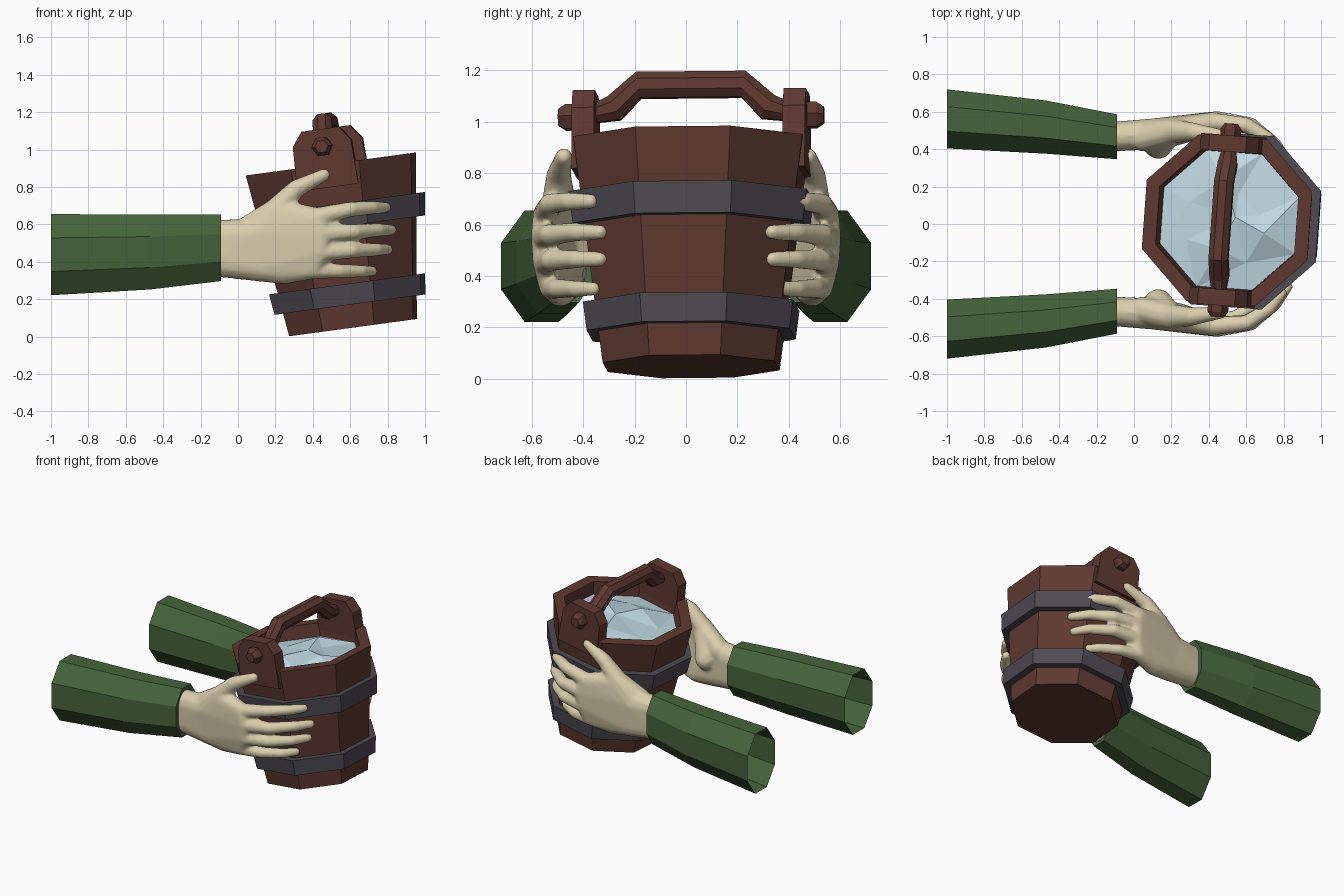
import bpy, bmesh, math, random
from mathutils import Vector, Matrix

if "Cube" in bpy.data.objects:
    bpy.data.objects.remove(bpy.data.objects["Cube"])

random.seed(4)


def material(name, r, g, b):
    lin = lambda c: ((c / 255 + 0.055) / 1.055) ** 2.4
    m = bpy.data.materials.new(name)
    m.diffuse_color = (lin(r), lin(g), lin(b), 1)
    m.use_nodes = True
    m.node_tree.nodes["Principled BSDF"].inputs["Base Color"].default_value = m.diffuse_color
    return m


WOOD = material("reddish brown wood", 94, 57, 48)
IRON = material("dark grey iron", 77, 74, 81)
CLOTH = material("green cloth", 70, 100, 59)
SKIN = material("pale skin", 220, 207, 174)
WATER = material("pale blue water", 192, 216, 226)

# Tilt and slight turn shared by every bucket part
BUCKET = (Matrix.Translation((0.615, 0.02, 0.048))
          @ Matrix.Rotation(math.radians(-7.7), 4, 'Y')
          @ Matrix.Rotation(math.radians(-4.2), 4, 'Z'))


def make_object(name, bm, mat, matrix=None, fix_normals=True):
    if fix_normals:
        bmesh.ops.recalc_face_normals(bm, faces=bm.faces)
    mesh = bpy.data.meshes.new(name)
    bm.to_mesh(mesh)
    bm.free()
    mesh.materials.append(mat)
    ob = bpy.data.objects.new(name, mesh)
    bpy.context.collection.objects.link(ob)
    if matrix:
        ob.matrix_world = matrix
    return ob


def loft(bm, rings, cap=True, loop=False):
    """Join equal rings of points with quads."""
    vs = [[bm.verts.new(p) for p in ring] for ring in rings]
    n = len(vs[0])
    for a, b in zip(vs, vs[1:] + vs[:1] if loop else vs[1:]):
        for i in range(n):
            bm.faces.new((a[i], a[(i + 1) % n], b[(i + 1) % n], b[i]))
    if cap:
        bm.faces.new(vs[0][::-1])
        bm.faces.new(vs[-1])
    return vs


def octagon(apothem, h):
    r = apothem / math.cos(math.pi / 8)
    return [Vector((r * math.cos(a), r * math.sin(a), h))
            for a in (math.pi / 8 + i * math.pi / 4 for i in range(8))]


def wall(h):
    """Outer apothem of the bucket at height h."""
    return 0.335 + 0.112 * h / 0.883


# Bucket body: tapered octagon with a hollow top
bm = bmesh.new()
loft(bm, [octagon(wall(0), 0), octagon(wall(0.883), 0.883),
          octagon(wall(0.883) - 0.072, 0.883), octagon(wall(0.7) - 0.072, 0.7)])
make_object("bucket_body", bm, WOOD, BUCKET)

# Iron hoops
for name, mid, half in (("upper_hoop", 0.605, 0.062), ("lower_hoop", 0.18, 0.056)):
    lo, hi = mid - half, mid + half
    bm = bmesh.new()
    loft(bm, [octagon(wall(lo) - 0.01, lo), octagon(wall(lo) + 0.045, lo),
              octagon(wall(hi) + 0.045, hi), octagon(wall(hi) - 0.01, hi)],
         cap=False, loop=True)
    make_object(name, bm, IRON, BUCKET)

# Faceted water surface
bm = bmesh.new()
outer, inner = octagon(0.372, 0.79), octagon(0.19, 0.83)
for p in inner:
    p += Vector([random.uniform(-0.05, 0.05) for _ in range(3)])
rings = loft(bm, [outer, inner], cap=False)
centre = bm.verts.new((0.04, 0.02, 0.85))
for i in range(8):
    bm.faces.new((rings[1][i], rings[1][(i + 1) % 8], centre))
bmesh.ops.triangulate(bm, faces=bm.faces)
make_object("water", bm, WATER, BUCKET)

# Ears that hold the handle, and hexagonal peg ends
for side, s in (("front", -1), ("back", 1)):
    outline = [(-0.165, 0.76), (0.165, 0.76), (0.157, 1.0), (0.1, 1.075),
               (-0.1, 1.075), (-0.157, 1.0)]
    bm = bmesh.new()
    loft(bm, [[(x, s * y, h) for x, h in outline] for y in (0.368, 0.455)])
    make_object(side + "_ear", bm, WOOD, BUCKET)
    bm = bmesh.new()
    loft(bm, [[(r * math.cos(a), s * y, 0.982 + r * math.sin(a))
               for a in (i * math.pi / 3 for i in range(6))]
              for y, r in ((0.44, 0.056), (0.49, 0.056), (0.518, 0.036))])
    make_object(side + "_peg", bm, WOOD, BUCKET)

# Carrying handle: eight-sided bar bent along a path
path = [(-0.40, 0.99), (-0.30, 1.015), (-0.205, 1.105)]
path += [(-y, h) for y, h in reversed(path)]
pts = [Vector((0, y, h)) for y, h in path]
rings = []
for i, p in enumerate(pts):
    d = (pts[min(i + 1, 5)] - pts[max(i - 1, 0)]).normalized()
    up = Vector((1, 0, 0)).cross(d)
    r = 0.036 if i in (0, 5) else 0.056
    rings.append([p + Vector((r * math.cos(a), 0, 0)) + up * r * math.sin(a)
                  for a in (math.pi / 8 + k * math.pi / 4 for k in range(8))])
bm = bmesh.new()
loft(bm, rings)
make_object("handle", bm, WOOD, BUCKET)


def mirror_y(ob):
    ob.modifiers.new("other_side", 'MIRROR').use_axis = (False, True, False)


# Sleeves: open octagonal tubes with a turned-in cuff
def sleeve_ring(x, y, z, ry, rz):
    return [(x, y + ry * p.x, z + rz * p.y) for p in octagon(1, 0)]


bm = bmesh.new()
loft(bm, [sleeve_ring(-1.0, -0.562, 0.438, 0.158, 0.217),
          sleeve_ring(-0.47, -0.518, 0.452, 0.142, 0.200),
          sleeve_ring(-0.09, -0.466, 0.475, 0.120, 0.178),
          sleeve_ring(-0.10, -0.466, 0.475, 0.075, 0.130)], cap=False)
sleeve = make_object("sleeves", bm, CLOTH)
mirror_y(sleeve)

# Hands: rounded hulls fused into one smooth skin
bm = bmesh.new()


def hull(*balls):
    part = bmesh.new()
    for x, y, z, r in balls:
        bmesh.ops.create_icosphere(part, subdivisions=2, radius=r,
                                   matrix=Matrix.Translation((x, y, z)))
    res = bmesh.ops.convex_hull(part, input=part.verts)
    junk = {g for g in res["geom_interior"] + res["geom_unused"]
            if isinstance(g, bmesh.types.BMVert)}
    bmesh.ops.delete(part, geom=list(junk), context='VERTS')
    tmp = bpy.data.meshes.new("tmp")
    part.to_mesh(tmp)
    part.free()
    bm.from_mesh(tmp)
    bpy.data.meshes.remove(tmp)


wrist = [(-0.14, -0.465, 0.545, 0.078), (-0.14, -0.465, 0.40, 0.078)]
heel = [(0.08, -0.48, 0.55, 0.082), (0.13, -0.48, 0.37, 0.078)]
fingers = [
    [(0.42, -0.545, 0.64, 0.052), (0.60, -0.53, 0.68, 0.042), (0.72, -0.455, 0.69, 0.037), (0.79, -0.37, 0.69, 0.03)],
    [(0.45, -0.55, 0.55, 0.054), (0.62, -0.53, 0.56, 0.043), (0.75, -0.43, 0.57, 0.037), (0.82, -0.335, 0.57, 0.03)],
    [(0.44, -0.545, 0.45, 0.052), (0.61, -0.525, 0.46, 0.042), (0.74, -0.43, 0.465, 0.036), (0.80, -0.335, 0.465, 0.03)],
    [(0.40, -0.525, 0.355, 0.048), (0.54, -0.50, 0.35, 0.039), (0.66, -0.43, 0.35, 0.034), (0.72, -0.36, 0.35, 0.028)],
]
thumb = [(0.05, -0.46, 0.57, 0.075), (0.20, -0.495, 0.67, 0.07),
         (0.31, -0.495, 0.79, 0.05), (0.46, -0.475, 0.865, 0.034)]
hull(*wrist, *heel)
hull(*heel, *[f[0] for f in fingers], (0.25, -0.49, 0.345, 0.066))
hull(heel[0], thumb[1], fingers[0][0])
hull(heel[0], thumb[1], (0.13, -0.42, 0.50, 0.075))
for chain in fingers + [thumb]:
    for a, b in zip(chain, chain[1:]):
        hull(a, b)
hand = make_object("hands", bm, SKIN, fix_normals=False)
remesh = hand.modifiers.new("fuse", 'REMESH')
remesh.mode = 'VOXEL'
remesh.voxel_size = 0.011
remesh.use_smooth_shade = True
smooth = hand.modifiers.new("soften", 'SMOOTH')
smooth.factor = 0.5
smooth.iterations = 5
mirror_y(hand)
